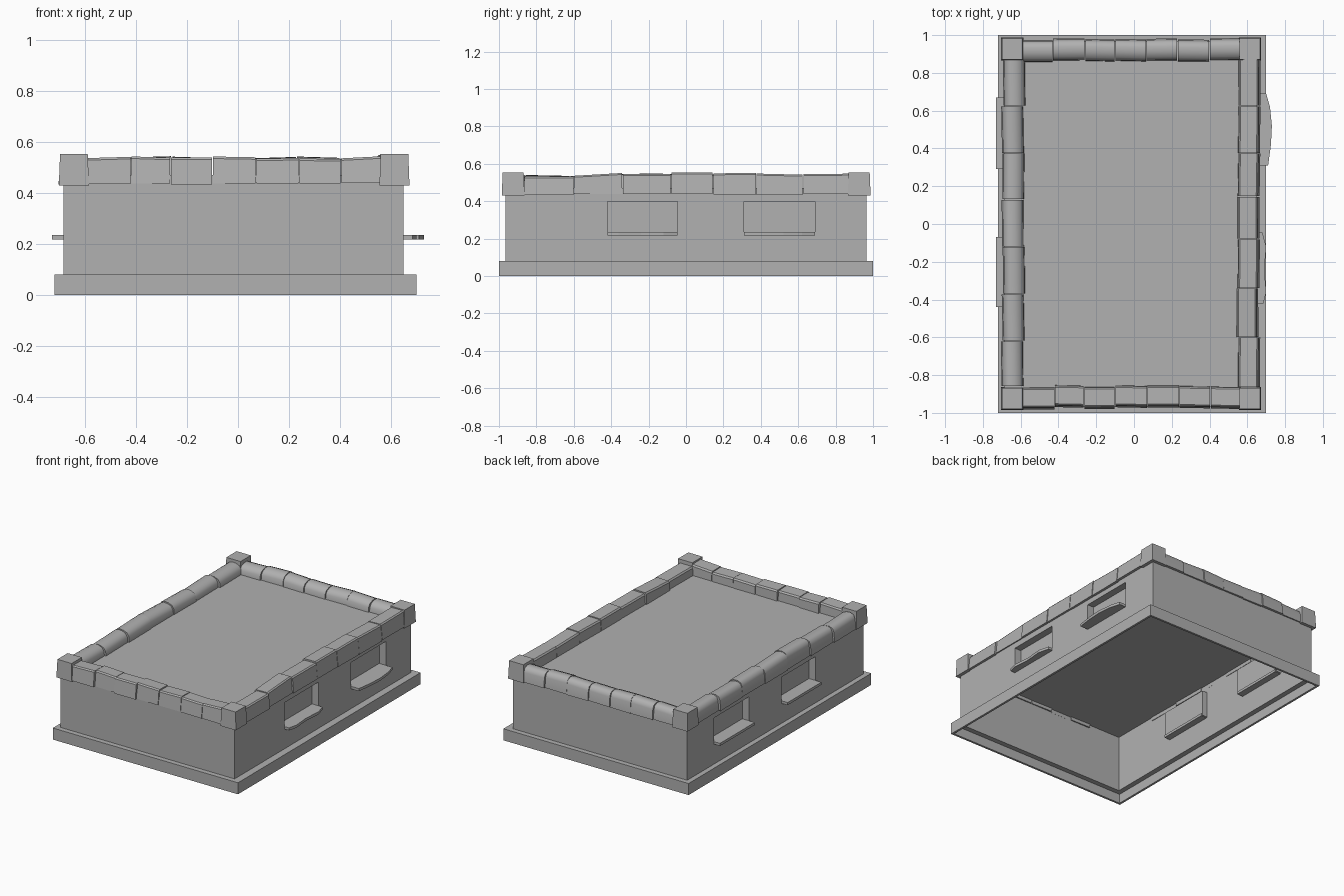
import bpy, bmesh, random
from mathutils import Vector

random.seed(4)
cube = bpy.data.objects.get("Cube")
if cube:
    bpy.data.objects.remove(cube, do_unlink=True)

stone = bpy.data.materials.new("stone_grey")
stone.use_nodes = True
GREY = (0.44, 0.44, 0.44, 1)
stone.diffuse_color = GREY
stone.node_tree.nodes["Principled BSDF"].inputs["Base Color"].default_value = GREY


def finish(bm, name):
    bmesh.ops.recalc_face_normals(bm, faces=bm.faces)
    mesh = bpy.data.meshes.new(name)
    bm.to_mesh(mesh)
    bm.free()
    mesh.materials.append(stone)
    obj = bpy.data.objects.new(name, mesh)
    bpy.context.collection.objects.link(obj)
    return obj


def box(name, low, high, taper=0.0):
    """Box between two corners; taper pulls the top edges inward."""
    low, high = Vector(low), Vector(high)
    bm = bmesh.new()
    bmesh.ops.create_cube(bm, size=1)
    for v in bm.verts:
        shrink = 1 - taper if v.co.z > 0 else 1
        v.co.x *= shrink
        v.co.y *= shrink
        v.co = (low + high) / 2 + v.co * (high - low)
    return finish(bm, name)


def apply_modifier(obj, mod):
    bpy.context.view_layer.objects.active = obj
    bpy.ops.object.modifier_apply(modifier=mod.name)


def cut(obj, low, high):
    cutter = box("cutter", low, high)
    cutter.hide_render = True
    mod = obj.modifiers.new("cut", "BOOLEAN")
    mod.operation = "DIFFERENCE"
    mod.solver = "EXACT"
    mod.object = cutter
    apply_modifier(obj, mod)
    bpy.data.objects.remove(cutter, do_unlink=True)


def prism(name, outline, depth):
    """Extrude a closed outline of 3D points along a vector."""
    bm = bmesh.new()
    face = bm.faces.new([bm.verts.new(p) for p in outline])
    out = bmesh.ops.extrude_face_region(bm, geom=[face])
    verts = [g for g in out["geom"] if isinstance(g, bmesh.types.BMVert)]
    bmesh.ops.translate(bm, verts=verts, vec=depth)
    return finish(bm, name)


# Hollow plinth with an inner ledge
LEFT, RIGHT, END = -0.685, 0.65, 0.965
T = 0.015
plinth = box("plinth", (-0.72, -1, 0), (0.70, 1, 0.08))
cut(plinth, (-0.72 + T, -1 + T, -1), (0.70 - T, 1 - T, 0.065))
room = ((LEFT + T, -END + T, -1), (RIGHT - T, END - T, 0.46))
cut(plinth, *room)

# Walls and roof deck
walls = box("walls", (LEFT, -END, 0.07), (RIGHT, END, 0.47))
cut(walls, *room)

# Recessed windows with sills
SILL_EDGES = {
    "right_back": [(0.31, 0.71), (0.42, 0.725), (0.52, 0.73), (0.62, 0.72), (0.69, 0.70)],
    "right_front": [(-0.42, 0.685), (-0.36, 0.70), (-0.24, 0.69), (-0.12, 0.70), (-0.045, 0.68)],
    "left_back": [(0.29, -0.73), (0.67, -0.73)],
    "left_front": [(-0.44, -0.73), (-0.07, -0.73)],
}
for place, edge in SILL_EDGES.items():
    right = place.startswith("right")
    face, side = (RIGHT, 1) if right else (LEFT, -1)
    y0, y1 = edge[0][0], edge[-1][0]
    back = face - side * 0.05
    front = face + side * 0.02
    cut(walls, (min(back, front), y0, 0.225), (max(back, front), y1, 0.40))

    # thin tray behind the opening
    near = face - side * 0.002
    tray = box(place + "_window_recess", (min(back, near), y0, 0.225), (max(back, near), y1, 0.40))
    bm = bmesh.new()
    bm.from_mesh(tray.data)
    bmesh.ops.delete(bm, geom=[f for f in bm.faces if f.normal.x * side > 0.9], context="FACES")
    bm.to_mesh(tray.data)
    bm.free()
    mod = tray.modifiers.new("thickness", "SOLIDIFY")
    mod.thickness = 0.006
    mod.offset = 1
    apply_modifier(tray, mod)

    inner = face - side * 0.06
    outline = [(inner, y0, 0.217)] + [(x, y, 0.217) for y, x in edge] + [(inner, y1, 0.217)]
    prism(place + "_window_sill", outline, Vector((0, 0, 0.018)))


def coping_block(name, place, start, end, tops, rounded):
    """One coping stone; place maps (along, inward, height) to space."""
    bm = bmesh.new()
    rings = []
    shift = random.uniform(-0.005, 0.005)
    base = 0.436 + random.uniform(-0.003, 0.003)
    for along, top in zip((start, end), tops):
        d = shift + random.uniform(-0.003, 0.003)
        if rounded:
            crown = [(0.113, top - 0.035), (0.098, top - 0.013), (0.07, top - 0.002),
                     (0.04, top), (0.016, top - 0.01), (0.006, top - 0.035)]
        else:
            crown = [(0.113, top - 0.012), (0.105, top - 0.002), (0.018, top), (0.010, top - 0.008)]
        profile = [(0, base), (0.03, base), (0.03, 0.466), (0.116, 0.466)] + crown
        rings.append([bm.verts.new(place(along, i + d, z)) for i, z in profile])
    a, b = rings
    bm.faces.new(a)
    bm.faces.new(b)
    for i in range(len(a)):
        j = (i + 1) % len(a)
        bm.faces.new((a[i], a[j], b[j], b[i]))
    obj = finish(bm, name)
    if rounded:
        bpy.ops.object.select_all(action="DESELECT")
        obj.select_set(True)
        bpy.context.view_layer.objects.active = obj
        bpy.ops.object.shade_smooth_by_angle(angle=0.9)


# Rows of uneven coping stones: placement, joints, top heights, rounding
ROWS = {
    "front": (lambda t, d, z: (t, -0.975 + d, z),
              [-0.59, -0.42, -0.265, -0.10, 0.07, 0.24, 0.405, 0.565],
              [0.54, 0.545, 0.54, 0.54, 0.537, 0.54, 0.537, 0.545], False),
    "back": (lambda t, d, z: (t, 0.98 - d, z),
             [-0.59, -0.43, -0.26, -0.10, 0.065, 0.23, 0.40, 0.56],
             [0.535, 0.54, 0.545, 0.54, 0.54, 0.545, 0.54, 0.54], True),
    "right": (lambda t, d, z: (0.664 - d, t, z),
              [-0.865, -0.60, -0.34, -0.08, 0.145, 0.375, 0.625, 0.875],
              [0.535, 0.535, 0.55, 0.55, 0.55, 0.553, 0.547, 0.55], False),
    "left": (lambda t, d, z: (-0.698 + d, t, z),
             [-0.86, -0.62, -0.37, -0.12, 0.13, 0.375, 0.625, 0.875],
             [0.545, 0.54, 0.545, 0.55, 0.54, 0.535, 0.54, 0.54], True),
}
GAP = 0.002
for row, (place, joints, tops, rounded) in ROWS.items():
    for i in range(len(joints) - 1):
        wobble = random.uniform(-0.005, 0.004)
        coping_block(f"{row}_coping_{i + 1}", place, joints[i] + GAP, joints[i + 1] - GAP,
                     (tops[i] + wobble, tops[i + 1] + wobble), rounded)

# Corner caps, hollowed where they would enter the room
for name, x0, y0 in (("front_left", 0.555, -0.985), ("front_right", -0.703, -0.985),
                     ("back_left", 0.555, 0.865), ("back_right", -0.703, 0.865)):
    cap = box(name + "_corner_cap", (x0, y0, 0.43), (x0 + 0.118, y0 + 0.122, 0.554), 0.08)
    cut(cap, *room)
